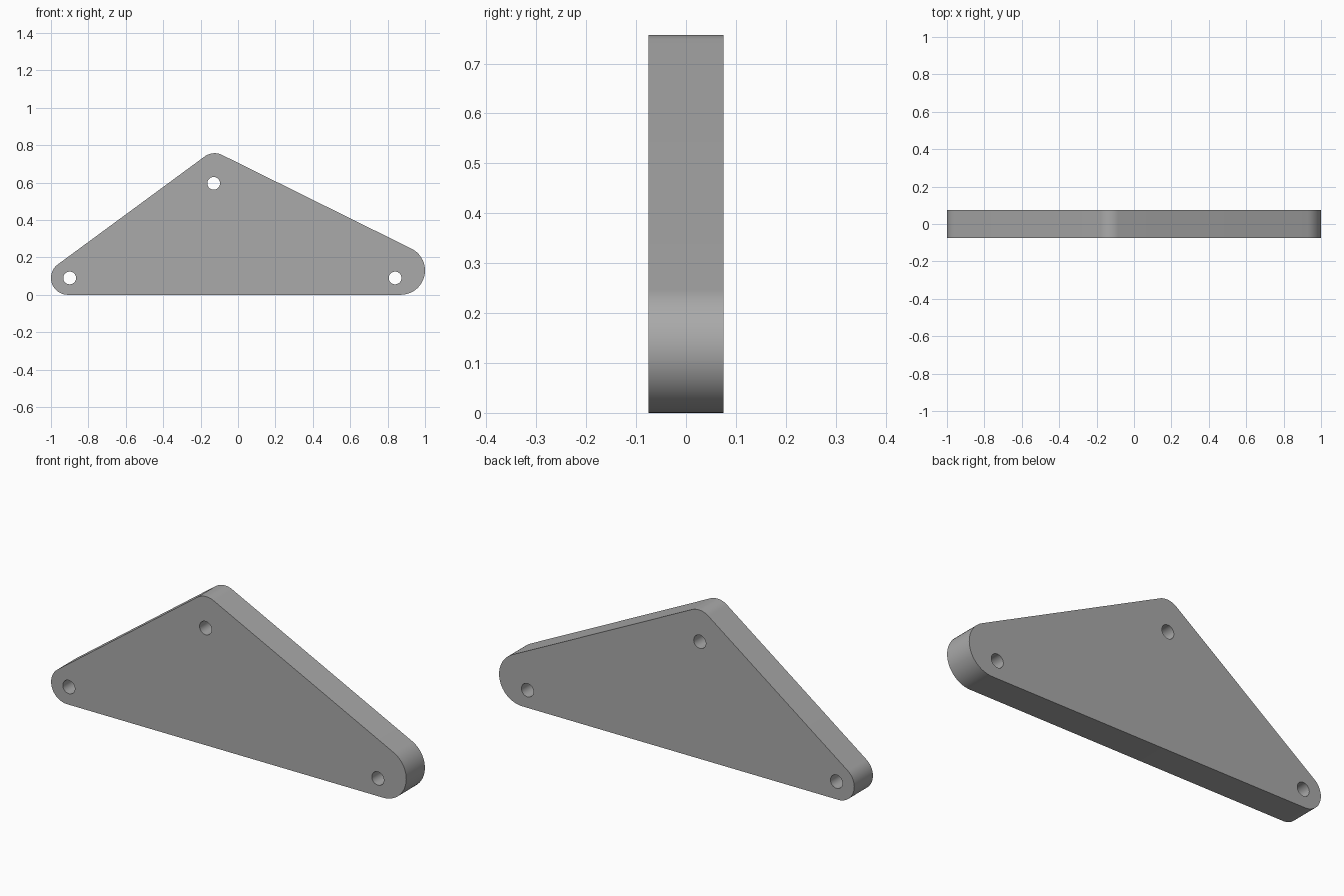
import bpy, bmesh
from math import sin, cos, pi, atan2, asin, hypot, radians

if "Cube" in bpy.data.objects:
    bpy.data.objects.remove(bpy.data.objects["Cube"], do_unlink=True)

HALF_DEPTH = 0.075
HOLE_RADIUS = 0.034
# Corner circles (x, z, radius), counter-clockwise, and hole centres
CORNERS = [(-0.91, 0.09, 0.09), (0.87, 0.13, 0.13), (-0.125, 0.667, 0.09)]
HOLES = [(-0.90, 0.09), (-0.13, 0.596), (0.84, 0.09)]

grey = bpy.data.materials.new("plain_grey")
grey.use_nodes = True
colour = (0.40, 0.40, 0.40, 1)
grey.diffuse_color = colour
grey.node_tree.nodes["Principled BSDF"].inputs["Base Color"].default_value = colour


def prism(name, outline, half):
    """Extrude an x-z outline along y, centred on y = 0."""
    bm = bmesh.new()
    face = bm.faces.new([bm.verts.new((x, -half, z)) for x, z in outline])
    new = bmesh.ops.extrude_face_region(bm, geom=[face], use_keep_orig=True)["geom"]
    bmesh.ops.translate(bm, vec=(0, 2 * half, 0),
                        verts=[g for g in new if isinstance(g, bmesh.types.BMVert)])
    bmesh.ops.recalc_face_normals(bm, faces=bm.faces)
    mesh = bpy.data.meshes.new(name)
    bm.to_mesh(mesh)
    bm.free()
    mesh.materials.append(grey)
    obj = bpy.data.objects.new(name, mesh)
    bpy.context.collection.objects.link(obj)
    return obj


def tangent_normal(a, b):
    """Angle of the outward normal on the outer tangent from circle a to b."""
    dx, dz = b[0] - a[0], b[1] - a[1]
    return atan2(dz, dx) - pi / 2 + asin((a[2] - b[2]) / hypot(dx, dz))


def rounded_outline(circles, steps=24):
    """Arcs on each corner circle joined by straight tangents."""
    points = []
    for i, c in enumerate(circles):
        start = tangent_normal(circles[i - 1], c)
        sweep = (tangent_normal(c, circles[(i + 1) % len(circles)]) - start) % (2 * pi)
        for k in range(steps + 1):
            t = start + sweep * k / steps
            points.append((c[0] + c[2] * cos(t), c[1] + c[2] * sin(t)))
    return points


# Rounded triangular plate
plate = prism("triangular_plate", rounded_outline(CORNERS), HALF_DEPTH)

# Drill the three through holes
cutters = []
for x, z in HOLES:
    ring = [(x + HOLE_RADIUS * cos(2 * pi * k / 48), z + HOLE_RADIUS * sin(2 * pi * k / 48))
            for k in range(48)]
    cutter = prism("hole_cutter", ring, HALF_DEPTH * 2)
    cutter.hide_render = True
    cutters.append(cutter)
    cut = plate.modifiers.new("hole", 'BOOLEAN')
    cut.operation = 'DIFFERENCE'
    cut.solver = 'EXACT'
    cut.object = cutter

# Bake the holes, drop the cutters, smooth the rounded walls
bpy.ops.object.select_all(action='DESELECT')
plate.select_set(True)
bpy.context.view_layer.objects.active = plate
bpy.ops.object.convert(target='MESH')
for cutter in cutters:
    bpy.data.objects.remove(cutter, do_unlink=True)
bpy.ops.object.shade_smooth_by_angle(angle=radians(30))
